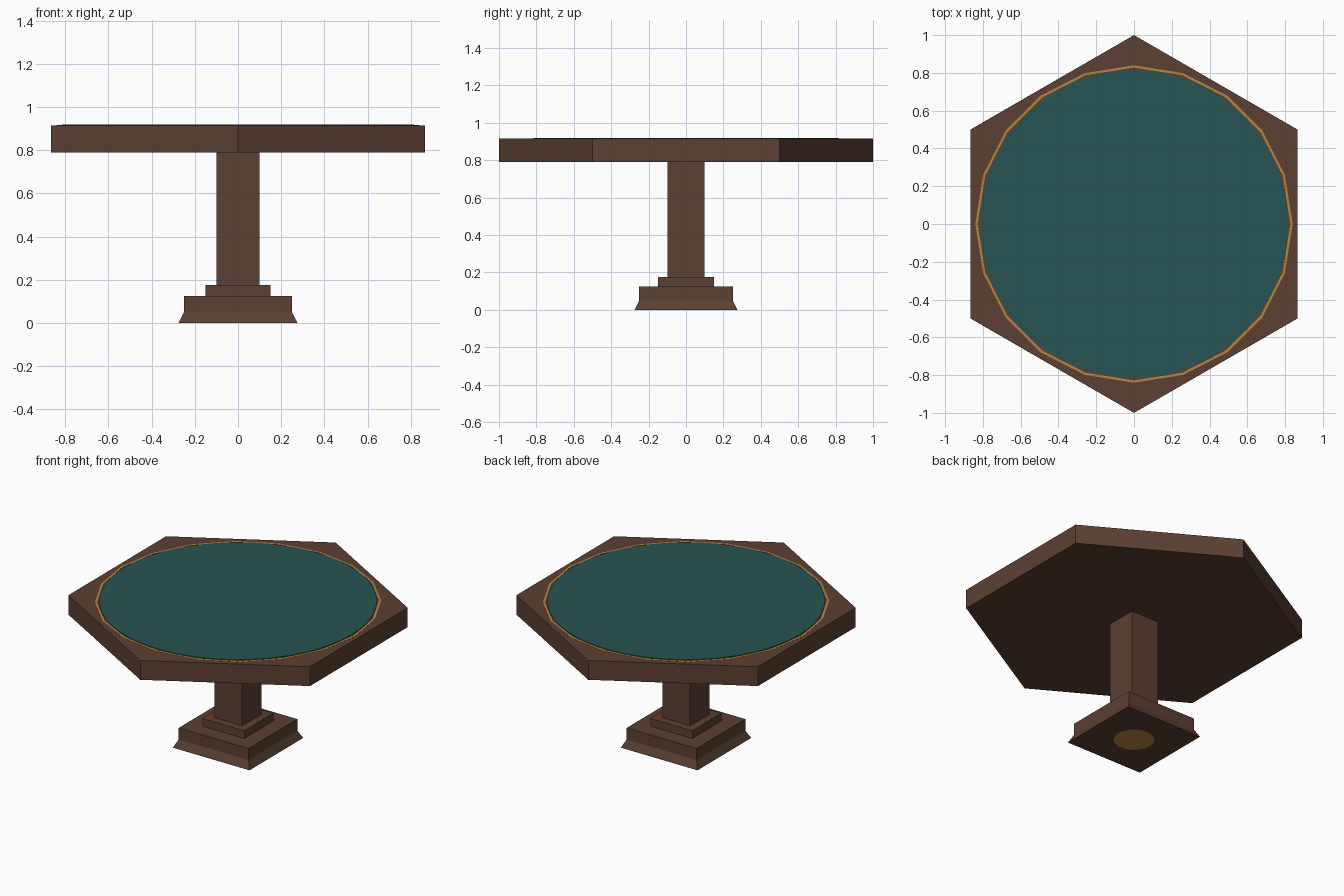
import bpy, bmesh, math

if "Cube" in bpy.data.objects:
    bpy.data.objects.remove(bpy.data.objects["Cube"])


def material(name, rgb):
    m = bpy.data.materials.new(name)
    m.diffuse_color = (*rgb, 1)
    m.use_nodes = True
    m.node_tree.nodes["Principled BSDF"].inputs["Base Color"].default_value = m.diffuse_color
    return m


wood = material("brown_wood", (0.107, 0.051, 0.033))
felt = material("green_felt", (0.021, 0.091, 0.087))
gold = material("gold", (0.48, 0.24, 0.05))


def loft(name, sides, profile, mat, phase=0.0, closed=False):
    """Stack of regular polygons; profile = (corner radius, z) from bottom to top."""
    bm = bmesh.new()
    rings = []
    for r, z in profile:
        angles = [phase + 2 * math.pi * i / sides for i in range(sides)]
        rings.append([bm.verts.new((r * math.cos(a), r * math.sin(a), z)) for a in angles])
    pairs = list(zip(rings, rings[1:]))
    if closed:
        pairs.append((rings[-1], rings[0]))
    else:
        bm.faces.new(rings[0][::-1])
        bm.faces.new(rings[-1])
    for lo, hi in pairs:
        for i in range(sides):
            j = (i + 1) % sides
            bm.faces.new((lo[i], lo[j], hi[j], hi[i]))
    bmesh.ops.recalc_face_normals(bm, faces=bm.faces)
    mesh = bpy.data.meshes.new(name)
    bm.to_mesh(mesh)
    bm.free()
    mesh.materials.append(mat)
    obj = bpy.data.objects.new(name, mesh)
    bpy.context.collection.objects.link(obj)
    return obj


def square(name, profile):
    """Square stack; profile = (half width, z)."""
    return loft(name, 4, [(h * math.sqrt(2), z) for h, z in profile], wood, math.pi / 4)


# Pedestal
square("base", [(0.275, 0), (0.25, 0.05), (0.25, 0.125)])
square("base_step", [(0.15, 0.125), (0.15, 0.175)])
square("column", [(0.10, 0.175), (0.10, 0.79)])
loft("base_disc", 20, [(0.12, -0.0005), (0.12, 0.01)], gold)

# Hexagonal top with corners on the y axis
loft("table_top", 6, [(1, 0.79), (1, 0.915)], wood, math.pi / 2)

# Inlaid trim and felt playing surface
loft("trim_ring", 20, [(0.828, 0.91), (0.84, 0.91), (0.84, 0.9158), (0.828, 0.9158)], gold, closed=True)
loft("felt_surface", 64, [(0.815, 0.91), (0.815, 0.919)], felt)
